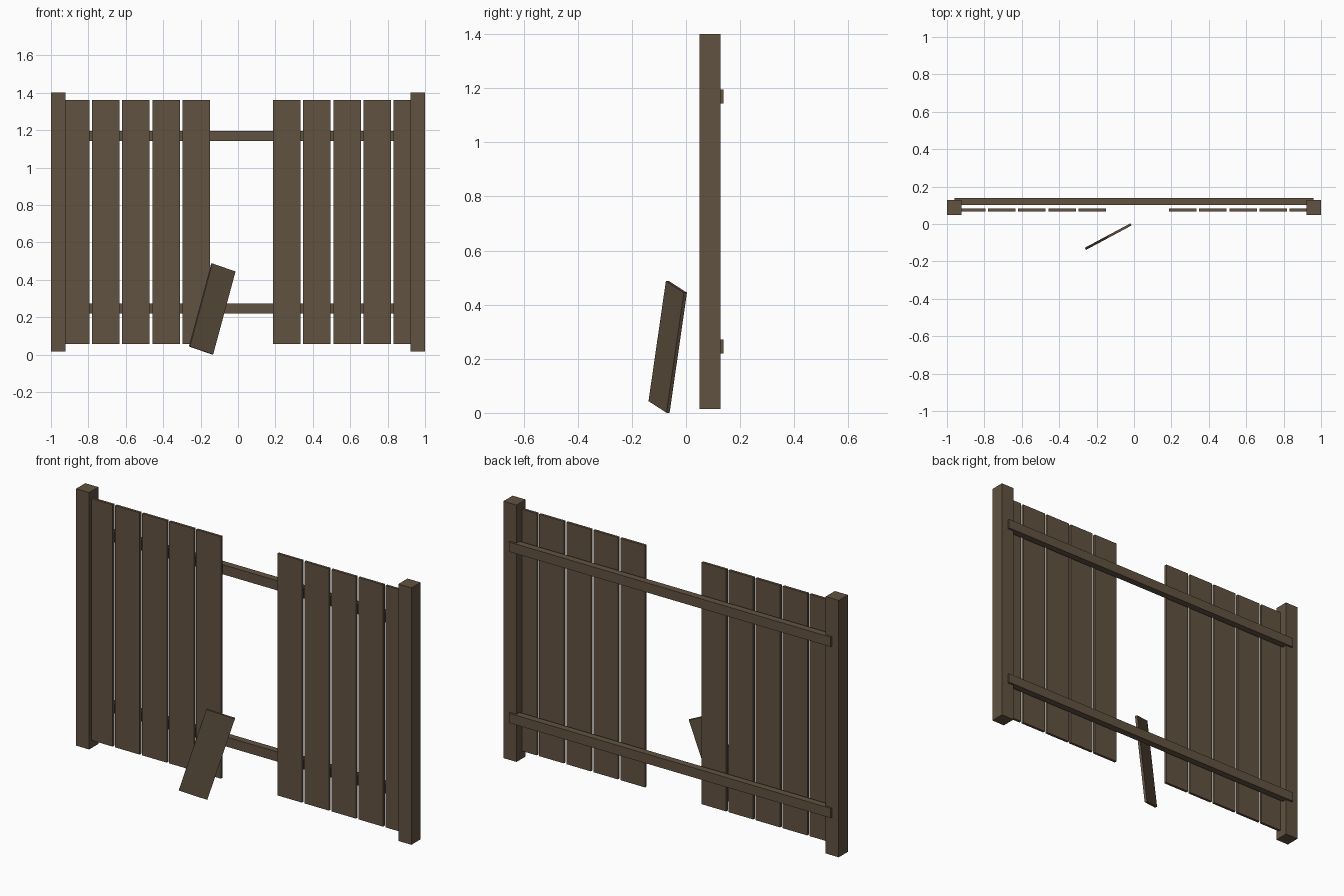
import bpy
from math import radians
from mathutils import Euler

if "Cube" in bpy.data.objects:
    bpy.data.objects.remove(bpy.data.objects["Cube"])

wood = bpy.data.materials.new("weathered_wood")
wood.diffuse_color = (0.12, 0.084, 0.053, 1)
wood.use_nodes = True
wood.node_tree.nodes["Principled BSDF"].inputs["Base Color"].default_value = wood.diffuse_color


def board(name, lo, hi):
    """Box spanning two opposite corners."""
    centre = [(a + b) / 2 for a, b in zip(lo, hi)]
    bpy.ops.mesh.primitive_cube_add(size=1, location=centre)
    ob = bpy.context.object
    ob.name = name
    ob.scale = [b - a for a, b in zip(lo, hi)]
    ob.data.materials.append(wood)
    return ob


# End posts
board("left_post", (-1.0, 0.049, 0.015), (-0.922, 0.127, 1.4))
board("right_post", (0.922, 0.049, 0.015), (1.0, 0.127, 1.4))

# Horizontal rails behind the planks
for name, z in (("lower_rail", 0.22), ("upper_rail", 1.143)):
    board(name, (-0.96, 0.101, z), (0.96, 0.138, z + 0.052))

# Upright planks, with two missing in the middle
pitch, width = 0.1613, 0.147
for i in range(12):
    if i in (5, 6):
        continue
    x = -0.942 + i * pitch
    board(f"plank_{i + 1}", (x, 0.068, 0.057), (x + width, 0.082, 1.361))

# Broken plank leaning in front of the gap
loose = board("broken_plank", (-width / 2, -0.0065, -0.232), (width / 2, 0.0065, 0.232))
loose.location = (-0.138, -0.0675, 0.2438)
loose.rotation_euler = Euler((0, radians(17), radians(28.2)), 'XYZ')
